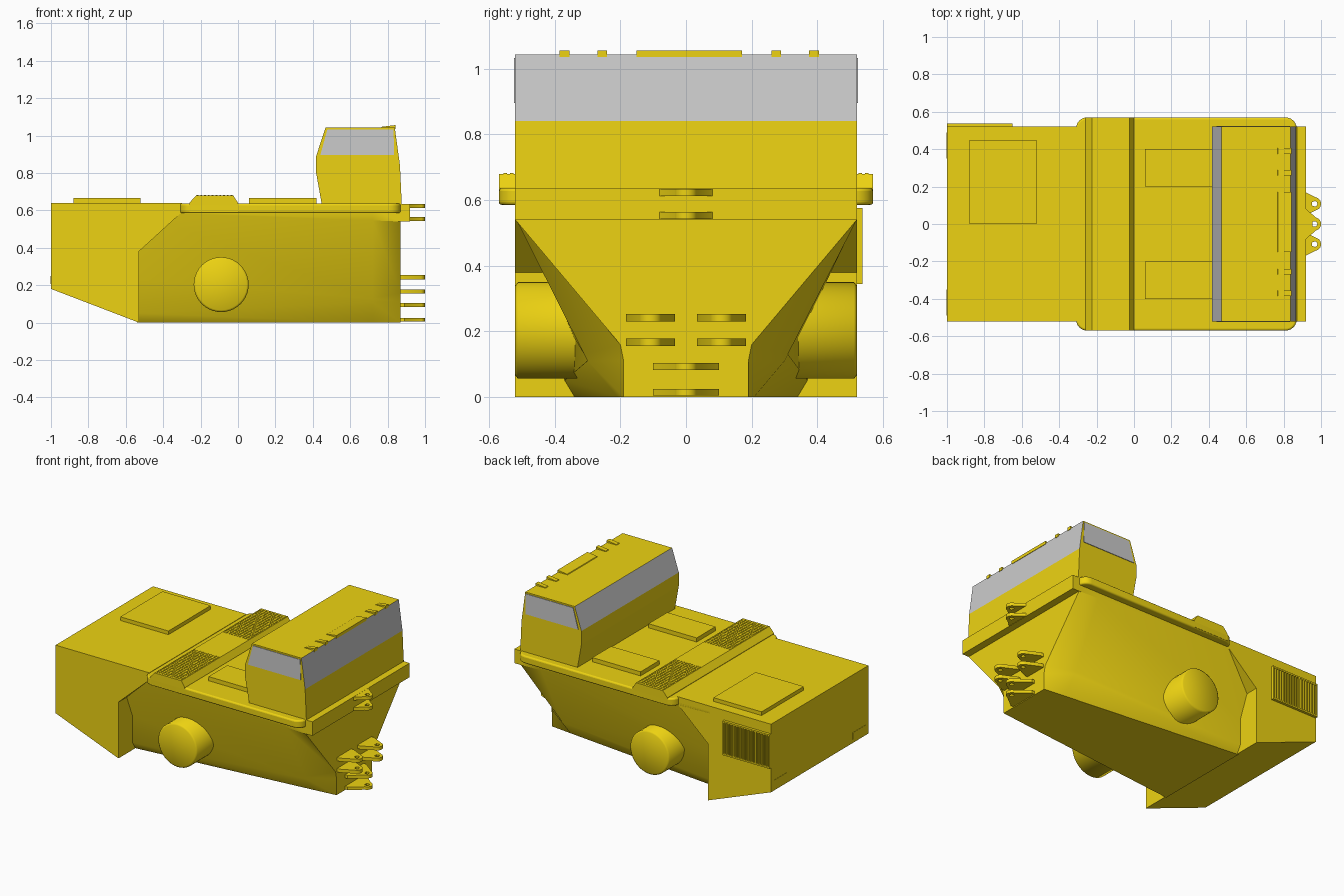
import bpy, bmesh, math

if "Cube" in bpy.data.objects:
    bpy.data.objects.remove(bpy.data.objects["Cube"])


def material(name, color):
    m = bpy.data.materials.new(name)
    m.diffuse_color = color
    m.use_nodes = True
    m.node_tree.nodes["Principled BSDF"].inputs["Base Color"].default_value = m.diffuse_color
    return m


YELLOW = material("yellow_paint", (0.85, 0.65, 0.006, 1))
GREY = material("grey_glass", (0.75, 0.75, 0.75, 1))


def finish(name, bm, mats=(YELLOW,), bevel=0, smooth=None):
    bmesh.ops.recalc_face_normals(bm, faces=bm.faces)
    me = bpy.data.meshes.new(name)
    bm.to_mesh(me)
    bm.free()
    for m in mats:
        me.materials.append(m)
    ob = bpy.data.objects.new(name, me)
    bpy.context.collection.objects.link(ob)
    if bevel:
        mod = ob.modifiers.new("bevel", 'BEVEL')
        mod.width, mod.segments, mod.limit_method = bevel, 3, 'ANGLE'
    if smooth:
        bpy.context.view_layer.objects.active = ob
        ob.select_set(True)
        bpy.ops.object.shade_smooth_by_angle(angle=math.radians(smooth))
        ob.select_set(False)
    return ob


def loft(bm, sections):
    """Skin a list of equal-length closed sections and cap both ends."""
    rings = [[bm.verts.new(p) for p in s] for s in sections]
    n = len(rings[0])
    sides = []
    for r, q in zip(rings, rings[1:]):
        sides += [bm.faces.new((r[i], r[(i + 1) % n], q[(i + 1) % n], q[i])) for i in range(n)]
    bm.faces.new(rings[0])
    bm.faces.new(rings[-1])
    return sides


def prism_y(name, pts, y0, y1, glass=(), **kw):
    bm = bmesh.new()
    sides = loft(bm, [[(x, y, z) for x, z in pts] for y in (y0, y1)])
    for i in glass:
        sides[i].material_index = 1
    return finish(name, bm, **kw)


def add_box(bm, x0, x1, y0, y1, z0, z1):
    loft(bm, [[(x0, y0, z), (x1, y0, z), (x1, y1, z), (x0, y1, z)] for z in (z0, z1)])


def box(name, *dims, **kw):
    bm = bmesh.new()
    add_box(bm, *dims)
    return finish(name, bm, **kw)


def arc(cx, cy, r, a0, a1, n):
    return [(cx + r * math.cos(math.radians(a0 + (a1 - a0) * i / n)),
             cy + r * math.sin(math.radians(a0 + (a1 - a0) * i / n))) for i in range(n + 1)]


# Rear engine housing with sloping belly
prism_y("engine_housing", [(-1, .18), (-.53, 0), (-.53, .38), (-.3, .59), (-.3, .64), (-1, .64)], -.52, .52)


# Chassis hull, narrowing to a chamfered nose
def hull_section(x, half):
    return [(x, y, z) for y, z in half] + [(x, -y, z) for y, z in reversed(half)]


bm = bmesh.new()
loft(bm, [hull_section(-.54, [(.34, 0), (.37, .05), (.37, .23), (.52, .59), (.52, .605)]),
          hull_section(.72, [(.207, 0), (.30, .11), (.31, .13), (.52, .546), (.52, .605)]),
          hull_section(.87, [(.19, 0), (.19, .11), (.20, .16), (.52, .54), (.52, .605)])])
finish("chassis_hull", bm, smooth=35)

# Front cross beam
box("front_beam", .85, .92, -.52, .52, .54, .635)

# Rounded deck plate
outline = []
for cx, cy, a in ((.81, .51, 0), (-.25, .51, 90), (-.25, -.51, 180), (.81, -.51, 270)):
    outline += arc(cx, cy, .06, a, a + 90, 6)
bm = bmesh.new()
loft(bm, [[(x, y, z) for x, y in outline] for z in (.585, .637)])
finish("deck_plate", bm, bevel=.01, smooth=40)

# Raised walkway with low gripping studs
prism_y("walkway", [(-.26, .59), (-.26, .64), (-.225, .679), (-.025, .679), (0, .64), (0, .59)], -.57, .57)
for side, name in ((1, "left"), (-1, "right")):
    bm = bmesh.new()
    for i in range(10):
        for j in range(21):
            x, y = -.217 + i * .0203, side * (.16 + j * .0195)
            add_box(bm, x - .005, x + .005, y - .005, y + .005, .676, .682)
    finish(name + "_grip_studs", bm)

# Raised hatch covers
for name, x0, x1, y0, y1 in (("rear_hatch", -.88, -.52, 0, .45),
                             ("deck_hatch_left", .06, .42, .2, .4),
                             ("deck_hatch_right", .06, .42, -.4, -.2)):
    box(name, x0, x1, y0, y1, .62, .665)

# Axle stubs
bm = bmesh.new()
loft(bm, [[(x, y, z) for x, z in arc(-.09, .203, r, 0, 351, 39)]
          for y, r in ((-.52, .136), (-.512, .147), (.512, .147), (.52, .136))])
finish("axle", bm, smooth=60)

# Cab with front and rear glass
prism_y("cab", [(.45, .62), (.418, .8), (.418, .89), (.468, 1.043), (.838, 1.043), (.866, .84), (.876, .62)],
        -.52, .52, glass=(2, 4), mats=(YELLOW, GREY))
for side, name in ((1, "left"), (-1, "right")):
    prism_y(name + "_cab_window", [(.44, .895), (.478, 1.033), (.832, 1.033), (.834, .895)],
            side * .51, side * .524, mats=(GREY,))

# Roof visor and marker lamps
for i, (y0, y1) in enumerate(((-.385, -.355), (-.27, -.24), (-.15, .17), (.26, .29), (.375, .405))):
    prism_y("roof_marker_%d" % i, [(.76, 1.035), (.77, 1.047), (.842, 1.056), (.842, 1.035)], y0, y1)

# Louvre grille on the left rear side
bm = bmesh.new()
add_box(bm, -1, -.65, .51, .526, .345, .575)
for z0, z1 in ((.345, .355), (.565, .575)):
    add_box(bm, -1, -.65, .52, .538, z0, z1)
for i in range(18):
    x = -.999 + i * .0201
    add_box(bm, x, x + .008, .52, .538, .345, .575)
finish("side_louvre", bm)

# Rear lamps
for side, name in ((1, "left"), (-1, "right")):
    a, b = sorted((side * .35, side * .49))
    box(name + "_rear_lamp", -1.002, -.98, a, b, .205, .25)


# Hitch lugs: tapered plates with a pin hole
def lug(name, y, half, x0, z0, z1):
    n = 24
    outer = [(x0, -half), (x0 + .03, -half)] + arc(.965, 0, .035, -75, 75, n - 5) + [(x0 + .03, half), (x0, half)]
    hole = []
    for px, py in outer:
        a = math.atan2(py, px - .965)
        hole.append((.965 + .015 * math.cos(a), .015 * math.sin(a)))
    bm = bmesh.new()
    rings = [[bm.verts.new((px, y + py, z)) for px, py in ps]
             for ps, z in ((outer, z0), (outer, z1), (hole, z1), (hole, z0))]
    m = len(outer)
    for k in range(4):
        r, q = rings[k], rings[(k + 1) % 4]
        for i in range(m):
            bm.faces.new((r[i], r[(i + 1) % m], q[(i + 1) % m], q[i]))
    finish(name, bm, smooth=30)


for i, (y, half, x0, z0, z1) in enumerate((
        (0, .1, .86, .005, .025), (0, .1, .86, .082, .104),
        (0, .08, .89, .542, .564), (0, .08, .89, .612, .634),
        (.108, .075, .86, .155, .178), (.108, .075, .86, .23, .253),
        (-.108, .075, .86, .155, .178), (-.108, .075, .86, .23, .253))):
    lug("hitch_lug_%d" % i, y, half, x0, z0, z1)
